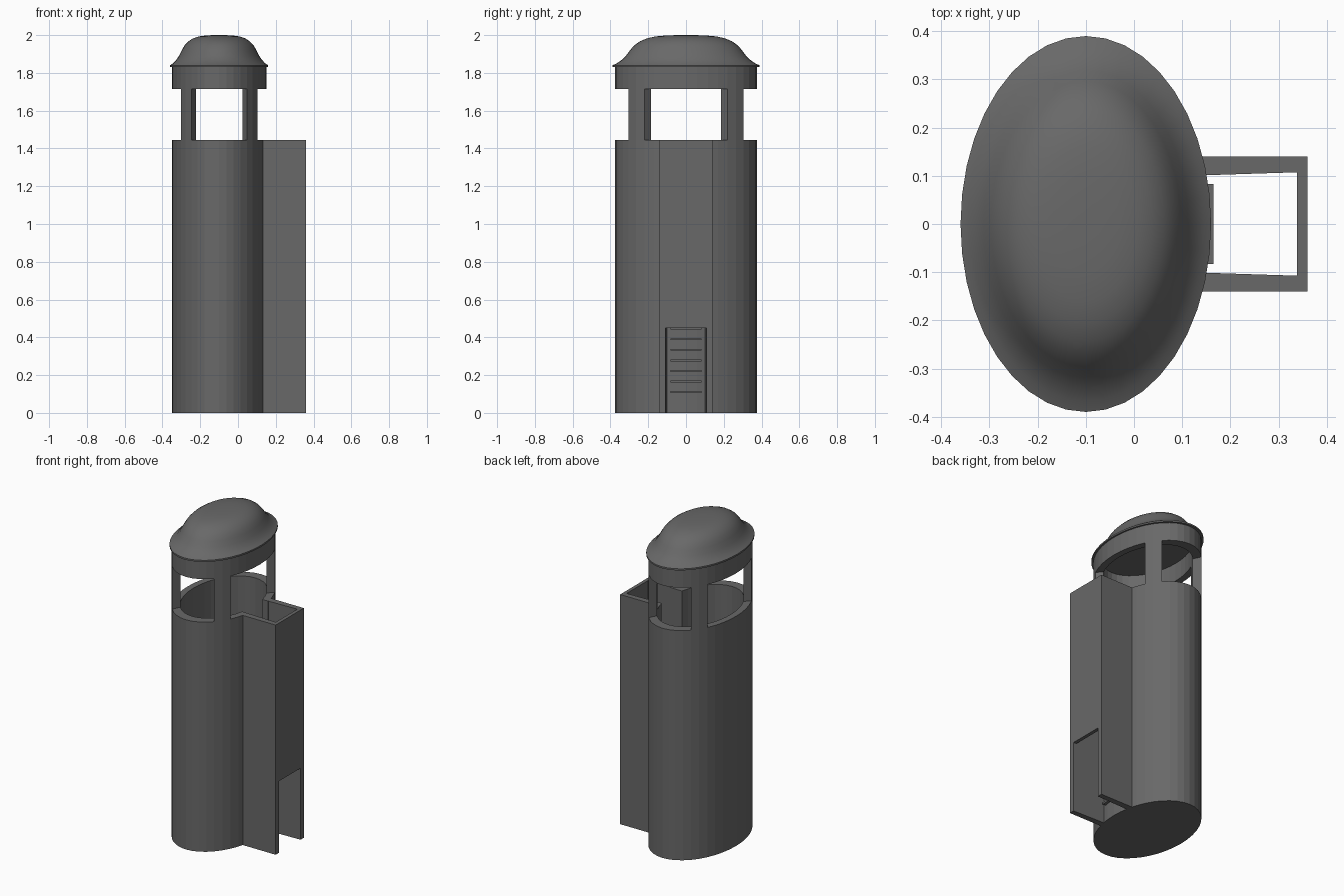
import bpy, bmesh, math

cube = bpy.data.objects.get("Cube")
if cube:
    bpy.data.objects.remove(cube, do_unlink=True)

CX, A, B = -0.10, 0.25, 0.375     # ellipse centre and half-axes
INNER = 0.84                      # inner wall relative to the outer wall
SEG = 40
SILL, HEAD, EAVES = 1.445, 1.715, 1.83

grey = bpy.data.materials.new("dark grey")
grey.use_nodes = True
grey.diffuse_color = (0.14, 0.14, 0.14, 1)
grey.node_tree.nodes["Principled BSDF"].inputs["Base Color"].default_value = grey.diffuse_color


def finish(name, bm):
    bmesh.ops.recalc_face_normals(bm, faces=bm.faces)
    mesh = bpy.data.meshes.new(name)
    bm.to_mesh(mesh)
    bm.free()
    obj = bpy.data.objects.new(name, mesh)
    bpy.context.collection.objects.link(obj)
    mesh.materials.append(grey)
    return obj


def on_ellipse(i, r):
    t = 2 * math.pi * i / SEG
    return CX + A * r * math.cos(t), B * r * math.sin(t)


def lathe(name, profile):
    """Elliptical solid from (radius, height) pairs, capped at both ends."""
    bm = bmesh.new()
    rings = [[bm.verts.new((*on_ellipse(i, r), z)) for i in range(SEG)] for r, z in profile]
    for low, high in zip(rings, rings[1:]):
        for i in range(SEG):
            j = (i + 1) % SEG
            bm.faces.new((low[i], low[j], high[j], high[i]))
    bm.faces.new(rings[0])
    bm.faces.new(rings[-1])
    return finish(name, bm)


def prism(bm, outline, z0, z1):
    """Upright solid over a plan outline."""
    low = [bm.verts.new((x, y, z0)) for x, y in outline]
    high = [bm.verts.new((x, y, z1)) for x, y in outline]
    n = len(outline)
    bm.faces.new(low)
    bm.faces.new(high)
    for i in range(n):
        j = (i + 1) % n
        bm.faces.new((low[i], low[j], high[j], high[i]))


def box(bm, x0, x1, y, z0, z1):
    prism(bm, [(x0, -y), (x1, -y), (x1, y), (x0, y)], z0, z1)


# Hollow elliptical body, open towards the duct
body = lathe("body", [(1, 0), (1, SILL), (INNER, SILL), (INNER, 0.02)])
bm = bmesh.new()
box(bm, 0.0, 0.3, 0.10, 0.5, 1.6)
cutter = finish("duct_opening_cutter", bm)
cutter.hide_render = True
mod = body.modifiers.new("duct_opening", 'BOOLEAN')
mod.operation, mod.solver, mod.object = 'DIFFERENCE', 'EXACT', cutter
bpy.context.view_layer.objects.active = body
bpy.ops.object.modifier_apply(modifier=mod.name)
bpy.data.objects.remove(cutter, do_unlink=True)

# Four posts, each two wall segments wide
for name, mid in (("back_left_post", 5), ("back_right_post", 15),
                  ("front_right_post", 25), ("front_left_post", 35)):
    bm = bmesh.new()
    steps = (mid - 1, mid, mid + 1)
    outline = [on_ellipse(i, 1) for i in steps] + [on_ellipse(i, INNER) for i in reversed(steps)]
    prism(bm, outline, SILL, HEAD)
    finish(name, bm)

# Ring above the openings
bm = bmesh.new()
loops = [[bm.verts.new((*on_ellipse(i, r), z)) for i in range(SEG)]
         for r, z in ((1, HEAD), (1, EAVES), (INNER, EAVES), (INNER, HEAD))]
for k in range(4):
    a, b = loops[k], loops[(k + 1) % 4]
    for i in range(SEG):
        j = (i + 1) % SEG
        bm.faces.new((a[i], a[j], b[j], b[i]))
finish("top_ring", bm)

# Bell-shaped lid
lid = lathe("lid", [(1.04, EAVES), (1.04, 1.84), (0.98, 1.85), (0.91, 1.868), (0.85, 1.89),
                    (0.79, 1.92), (0.73, 1.946), (0.65, 1.967), (0.55, 1.983),
                    (0.43, 1.993), (0.28, 1.998), (0.12, 2.0)])
bpy.ops.object.select_all(action='DESELECT')
lid.select_set(True)
bpy.context.view_layer.objects.active = lid
bpy.ops.object.shade_smooth_by_angle(angle=math.radians(35))

# Side duct: two tapering walls and an outer panel that stops above the access gap
bm = bmesh.new()
for s in (-1, 1):
    prism(bm, [(0.11, 0.10 * s), (0.36, 0.108 * s), (0.36, 0.14 * s), (0.11, 0.14 * s)], 0, SILL)
box(bm, 0.338, 0.36, 0.109, 0.45, SILL)
finish("side_duct", bm)

# Louvre slats on the body behind the access gap
bm = bmesh.new()
for k in range(7):
    z = 0.105 + 0.056 * k
    box(bm, 0.12, 0.165, 0.083, z, z + 0.01)
finish("louvre_slats", bm)
